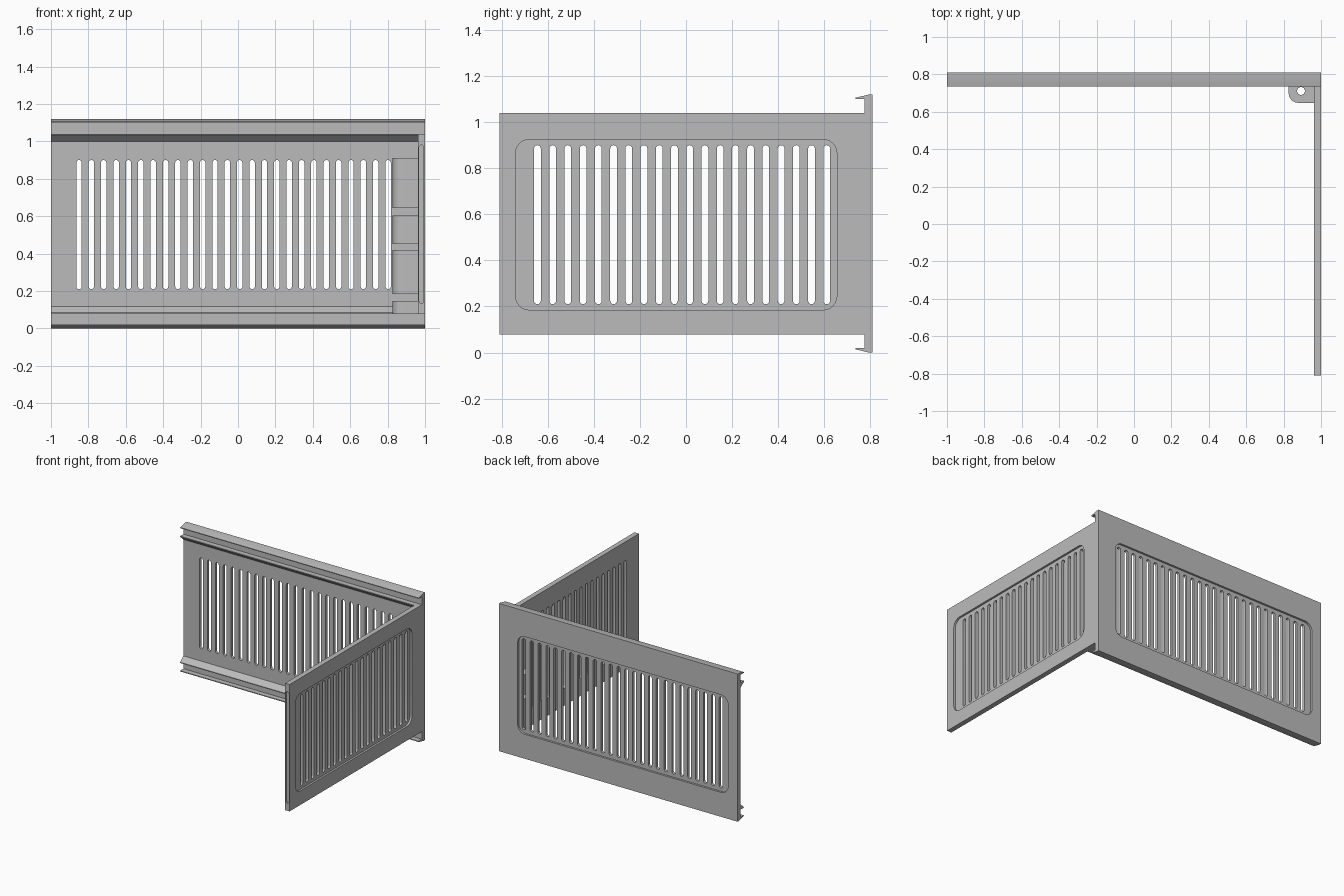
import bpy, bmesh, math

if "Cube" in bpy.data.objects:
    bpy.data.objects.remove(bpy.data.objects["Cube"])

grey = bpy.data.materials.new("light grey")
grey.diffuse_color = (0.5, 0.5, 0.5, 1)
grey.use_nodes = True
grey.node_tree.nodes["Principled BSDF"].inputs["Base Color"].default_value = grey.diffuse_color


def rounded(u0, v0, u1, v1, radii, n=6):
    """Rectangle outline; radii in order lower left, lower right, upper right, upper left."""
    pts = []
    corners = [(u0, v0, 1, 1), (u1, v0, -1, 1), (u1, v1, -1, -1), (u0, v1, 1, -1)]
    for i, ((u, v, su, sv), r) in enumerate(zip(corners, radii)):
        if r == 0:
            pts.append((u, v))
            continue
        for k in range(n + 1):
            a = math.pi + i * math.pi / 2 + k * math.pi / 2 / n
            pts.append((u + su * r + r * math.cos(a), v + sv * r + r * math.sin(a)))
    return pts


def prism(name, outlines, axis, lo, hi):
    """Extrude closed outlines along an axis into one object."""
    place = {"x": lambda p, a: (a, p[0], p[1]),
             "y": lambda p, a: (p[0], a, p[1]),
             "z": lambda p, a: (p[0], p[1], a)}[axis]
    bm = bmesh.new()
    for pts in outlines:
        low = [bm.verts.new(place(p, lo)) for p in pts]
        high = [bm.verts.new(place(p, hi)) for p in pts]
        bm.faces.new(low)
        bm.faces.new(high)
        for i in range(len(pts)):
            j = (i + 1) % len(pts)
            bm.faces.new((low[i], low[j], high[j], high[i]))
    bmesh.ops.recalc_face_normals(bm, faces=bm.faces)
    me = bpy.data.meshes.new(name)
    bm.to_mesh(me)
    bm.free()
    me.materials.append(grey)
    ob = bpy.data.objects.new(name, me)
    bpy.context.collection.objects.link(ob)
    return ob


def activate(ob):
    bpy.ops.object.select_all(action='DESELECT')
    ob.select_set(True)
    bpy.context.view_layer.objects.active = ob


def cut(ob, cutter):
    mod = ob.modifiers.new("cut", 'BOOLEAN')
    mod.operation = 'DIFFERENCE'
    mod.solver = 'EXACT'
    mod.object = cutter
    activate(ob)
    bpy.ops.object.modifier_apply(modifier=mod.name)
    bpy.data.objects.remove(cutter)


def slots(first, count, pitch=0.0661, r=0.0145):
    return [rounded(first + i * pitch - r, 0.21, first + i * pitch + r, 0.90, [r] * 4)
            for i in range(count)]


FRONT, BACK, TIP, INNER = 0.774, 0.81, 0.735, 0.962
RECESS = 0.015

# Back panel with hooked lips along its top and bottom edges
profile = [(BACK, 0), (BACK, 1.12), (FRONT + 0.02, 1.12), (TIP, 1.106), (TIP, 1.10), (FRONT, 1.10),
           (FRONT, 0.02), (TIP, 0.02), (TIP, 0.014), (FRONT + 0.02, 0)]
back = prism("back_panel", [profile], "x", -1, 1)
cut(back, prism("cutter", [rounded(-0.92, 0.185, 0.845, 0.925, [0.06] * 4)],
                "y", BACK - RECESS, 0.9))
cut(back, prism("cutter", slots(-0.85, 26), "y", 0.7, 0.9))

# Side panel with recess, slots and a groove in its front edge
side = prism("side_panel", [[(INNER, -0.81), (1, -0.81), (1, FRONT), (INNER, FRONT)]],
             "z", 0.078, 1.04)
cut(side, prism("cutter", [rounded(-0.74, 0.185, 0.655, 0.925, [0.06] * 4)],
                "x", 1 - RECESS, 1.1))
cut(side, prism("cutter", slots(-0.645, 20), "x", 0.9, 1.1))
cut(side, prism("cutter", [rounded(0.969, 0.135, 0.993, 0.98, [0.011] * 4)],
                "y", -0.9, -0.80))

# Wedge rails facing the hooked lips
top_rail = prism("top_rail", [[(FRONT, 1.04), (TIP, 1.04), (TIP, 1.034), (FRONT, 1.0)]],
                 "x", -1, INNER)
bottom_rail = prism("bottom_rail", [[(FRONT, 0.078), (TIP, 0.078), (TIP, 0.084), (FRONT, 0.117)]],
                    "x", -1, 0.83)

# Hinge knuckles in the corner, each with a pin hole
knuckles = []
for lo, hi in [(0.078, 0.147), (0.184, 0.42), (0.452, 0.604), (0.644, 0.912)]:
    k = prism("hinge_knuckle", [rounded(0.827, 0.648, INNER, FRONT, [0.05, 0, 0, 0])], "z", lo, hi)
    cut(k, prism("cutter", [rounded(0.872, 0.690, 0.914, 0.732, [0.021] * 4)], "z", lo - 0.1, hi + 0.1))
    knuckles.append(k)

# Smooth the rounded corners, keep the edges sharp
for ob in [back, side] + knuckles:
    activate(ob)
    bpy.ops.object.shade_smooth_by_angle(angle=math.radians(30))
